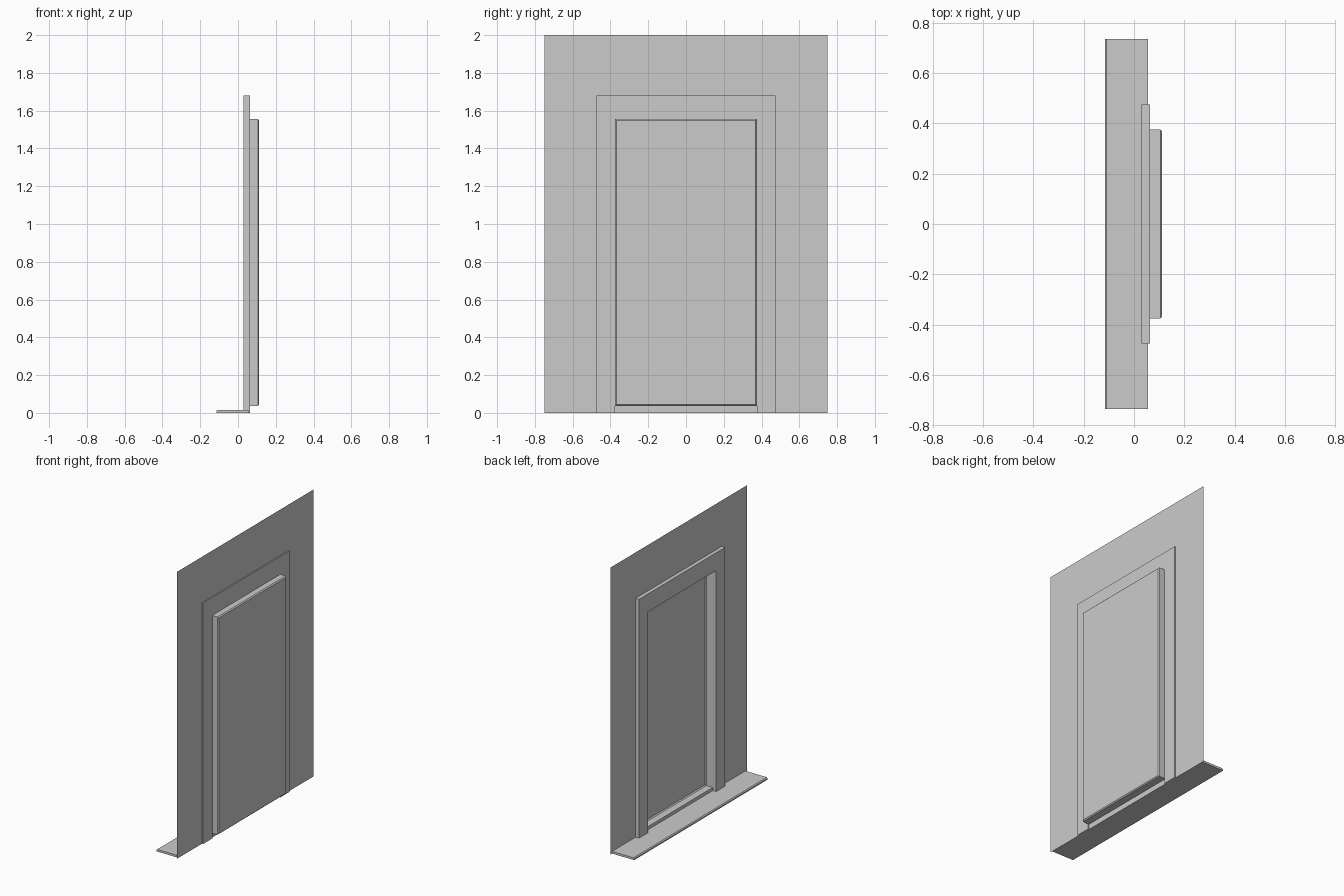
import bpy, bmesh

cube = bpy.data.objects.get("Cube")
if cube:
    bpy.data.objects.remove(cube, do_unlink=True)

grey = bpy.data.materials.new("plain grey")
grey.use_nodes = True
COLOUR = (0.6, 0.6, 0.6, 1)
grey.diffuse_color = COLOUR
grey.node_tree.nodes["Principled BSDF"].inputs["Base Color"].default_value = COLOUR

# Shared dimensions
WALL_X, FRAME_FRONT, FRAME_BACK, NICHE_BACK = 0.056, 0.03, 0.064, 0.112
HALF, TOP, SILL = 0.375, 1.555, 0.037
OUTER, FRAME_TOP = 0.475, 1.68
CHAMFER = 0.007


def finish(name, bm):
    mesh = bpy.data.meshes.new(name)
    bm.to_mesh(mesh)
    bm.free()
    mesh.materials.append(grey)
    obj = bpy.data.objects.new(name, mesh)
    bpy.context.collection.objects.link(obj)
    return obj


def ring(bm, x, half, low, high):
    corners = [(-half, low), (half, low), (half, high), (-half, high)]
    return [bm.verts.new((x, y, z)) for y, z in corners]


def bridge(bm, a, b):
    for i in range(len(a)):
        j = (i + 1) % len(a)
        bm.faces.new((a[i], a[j], b[j], b[i]))


# Thin wall sheet with a door opening
bm = bmesh.new()
bridge(bm, ring(bm, WALL_X, 0.75, 0, 2), ring(bm, WALL_X, HALF, SILL, TOP))
finish("wall", bm)

# Door surround: an arch-shaped profile extruded through the wall
bm = bmesh.new()
profile = [(-OUTER, 0), (-OUTER, FRAME_TOP), (OUTER, FRAME_TOP), (OUTER, 0),
           (HALF, 0), (HALF, TOP), (-HALF, TOP), (-HALF, 0)]
face = bm.faces.new([bm.verts.new((FRAME_FRONT, y, z)) for y, z in profile])
back = bmesh.ops.extrude_face_region(bm, geom=[face])["geom"]
bmesh.ops.translate(bm, vec=(FRAME_BACK - FRAME_FRONT, 0, 0),
                    verts=[v for v in back if isinstance(v, bmesh.types.BMVert)])
# Extruding a lone face leaves the start open, so cap it when needed
edges = [e for e in bm.edges if e.is_boundary]
if edges:
    bmesh.ops.holes_fill(bm, edges=edges)
bmesh.ops.recalc_face_normals(bm, faces=bm.faces)
finish("door_frame", bm)

# Hollow recess behind the opening, with a chamfered rear panel
bm = bmesh.new()
mouth = ring(bm, WALL_X, HALF, SILL, TOP)
shoulder = ring(bm, NICHE_BACK - CHAMFER, HALF, SILL, TOP)
panel = ring(bm, NICHE_BACK, HALF - CHAMFER, SILL + CHAMFER, TOP - CHAMFER)
bridge(bm, mouth, shoulder)
bridge(bm, shoulder, panel)
bm.faces.new(panel)
bmesh.ops.recalc_face_normals(bm, faces=bm.faces)
finish("door_recess", bm)

# Low step along the foot of the wall, with a chamfered front edge
bm = bmesh.new()
step = [(-0.115, 0), (-0.115, 0.009), (-0.109, 0.015), (WALL_X, 0.015), (WALL_X, 0)]
ends = [[bm.verts.new((x, y, z)) for x, z in step] for y in (-0.735, 0.735)]
bridge(bm, *ends)
for end in ends:
    bm.faces.new(end)
bmesh.ops.recalc_face_normals(bm, faces=bm.faces)
finish("floor_step", bm)
